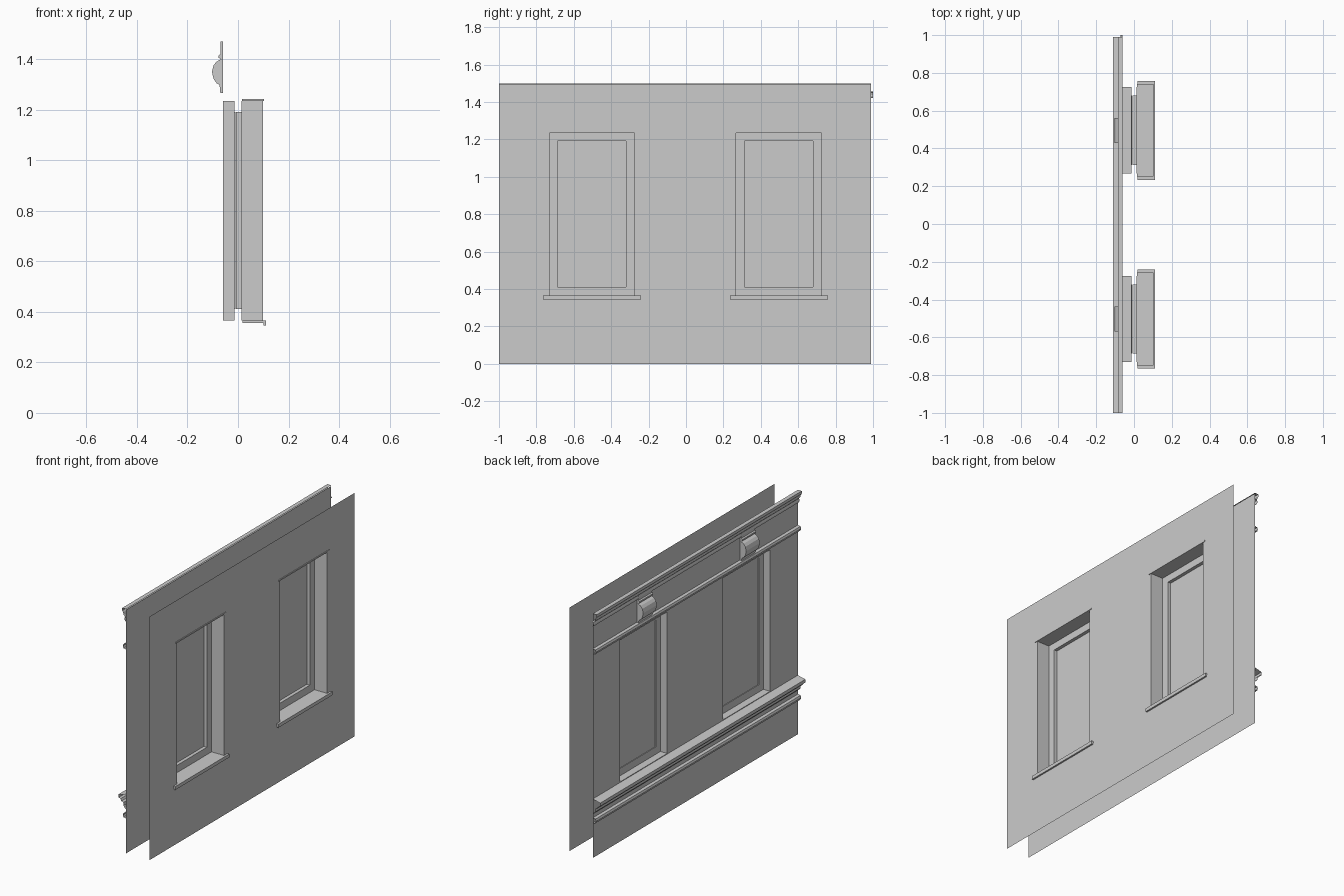
import bpy

cube = bpy.data.objects.get("Cube")
if cube:
    bpy.data.objects.remove(cube)

grey = bpy.data.materials.new("plain_grey")
grey.use_nodes = True
GREY = (0.6, 0.6, 0.6, 1)
grey.diffuse_color = GREY
grey.node_tree.nodes["Principled BSDF"].inputs["Base Color"].default_value = GREY

Y0, Y1, TOP = -1.0, 0.99, 1.495
OUT_X, IN_X = -0.06, 0.098
CENTRES = {"right": -0.503, "left": 0.496}
HALF, SILL_Z, HEAD_Z = 0.228, 0.366, 1.235


def make(name, verts, faces):
    mesh = bpy.data.meshes.new(name)
    mesh.from_pydata(verts, [], faces)
    mesh.materials.append(grey)
    obj = bpy.data.objects.new(name, mesh)
    bpy.context.scene.collection.objects.link(obj)
    return obj


def wall(name, x, outward):
    """Thin sheet on a grid, leaving out the two window cells."""
    ys = [Y0] + [c + s * HALF for c in CENTRES.values() for s in (-1, 1)] + [Y1]
    zs = [0, SILL_Z, HEAD_Z, TOP]
    verts = [(x, y, z) for z in zs for y in ys]
    faces = []
    for r in range(len(zs) - 1):
        for c in range(len(ys) - 1):
            if r == 1 and c in (1, 3):
                continue
            a = r * len(ys) + c
            f = (a, a + 1, a + 1 + len(ys), a + len(ys))
            faces.append(f if outward > 0 else f[::-1])
    make(name, verts, faces)


def nested(name, cy, steps, outward):
    """Stepped recess from rectangles (x, inset), closed by a pane."""
    verts, faces = [], []
    for x, inset in steps:
        h, lo, hi = HALF - inset, SILL_Z + inset, HEAD_Z - inset
        verts += [(x, cy - h, lo), (x, cy + h, lo), (x, cy + h, hi), (x, cy - h, hi)]
    for k in range(len(steps) - 1):
        a = 4 * k
        for i in range(4):
            j = (i + 1) % 4
            faces.append((a + i, a + j, a + 4 + j, a + 4 + i))
    last = 4 * (len(steps) - 1)
    faces.append(tuple(range(last, last + 4)))
    if outward < 0:
        faces = [f[::-1] for f in faces]
    make(name, verts, faces)


def strip(name, profile, y0=Y0, y1=Y1, caps=False):
    """Sweep an (x, z) profile, listed top to bottom, along y."""
    n = len(profile)
    verts = [(x, y, z) for y in (y0, y1) for x, z in profile]
    faces = [(i, n + i, n + i + 1, i + 1) for i in range(n - 1)]
    if caps:
        faces += [(n - 1, 2 * n - 1, n, 0), tuple(range(n)),
                  tuple(reversed(range(n, 2 * n)))]
    return make(name, verts, faces)


# Wall sheets
wall("outer_wall", OUT_X, -1)
wall("inner_wall", IN_X, 1)

# Windows, inner sills and head boards
for side, cy in CENTRES.items():
    nested(side + "_window_inside", cy,
           [(IN_X, 0), (0.013, 0), (0.013, 0.045), (-0.008, 0.045)], 1)
    nested(side + "_window_outside", cy,
           [(OUT_X, 0), (-0.014, 0), (-0.014, 0.045), (-0.01, 0.045)], -1)
    strip(side + "_inner_sill",
          [(0.11, SILL_Z), (0.018, SILL_Z), (0.018, 0.356), (0.1, 0.356),
           (0.1, 0.345), (0.11, 0.345)], cy - 0.262, cy + 0.262, True)
    strip(side + "_head_board",
          [(0.102, 1.242), (0.015, 1.242), (0.015, 1.234), (0.102, 1.234)],
          cy - 0.245, cy + 0.245, True)

# Outer mouldings with open ends
strip("cornice", [(OUT_X, 1.5), (-0.086, 1.5), (-0.086, 1.483), (-0.08, 1.475),
                  (-0.076, 1.46), (-0.068, 1.45), (OUT_X, 1.448)])
strip("cornice_bead", [(OUT_X, 1.455), (-0.068, 1.45), (-0.071, 1.438),
                       (-0.068, 1.426), (OUT_X, 1.42)], Y0, 1.0)


def bead(name, z, depth, half):
    strip(name, [(OUT_X, z + half), (OUT_X - depth * 0.8, z + half * 0.8),
                 (OUT_X - depth, z), (OUT_X - depth * 0.8, z - half * 0.8),
                 (OUT_X, z - half)])


bead("upper_band", 1.268, 0.022, 0.016)
bead("lower_band", 0.23, 0.022, 0.016)
strip("outer_sill_course",
      [(OUT_X, 0.362), (-0.11, 0.35), (-0.11, 0.33), (-0.098, 0.325),
       (-0.092, 0.312), (-0.078, 0.308), (-0.078, 0.288), (-0.07, 0.278),
       (OUT_X, 0.272)])

# Scroll brackets under the cornice
for side, cy in CENTRES.items():
    strip(side + "_bracket",
          [(OUT_X, 1.47), (-0.07, 1.47), (-0.07, 1.42), (-0.077, 1.414),
           (-0.077, 1.405), (-0.066, 1.4), (-0.085, 1.39), (-0.097, 1.375),
           (-0.103, 1.35), (-0.097, 1.322), (-0.085, 1.305), (-0.073, 1.298),
           (-0.07, 1.265), (OUT_X, 1.265)], cy - 0.066, cy + 0.066, True)
